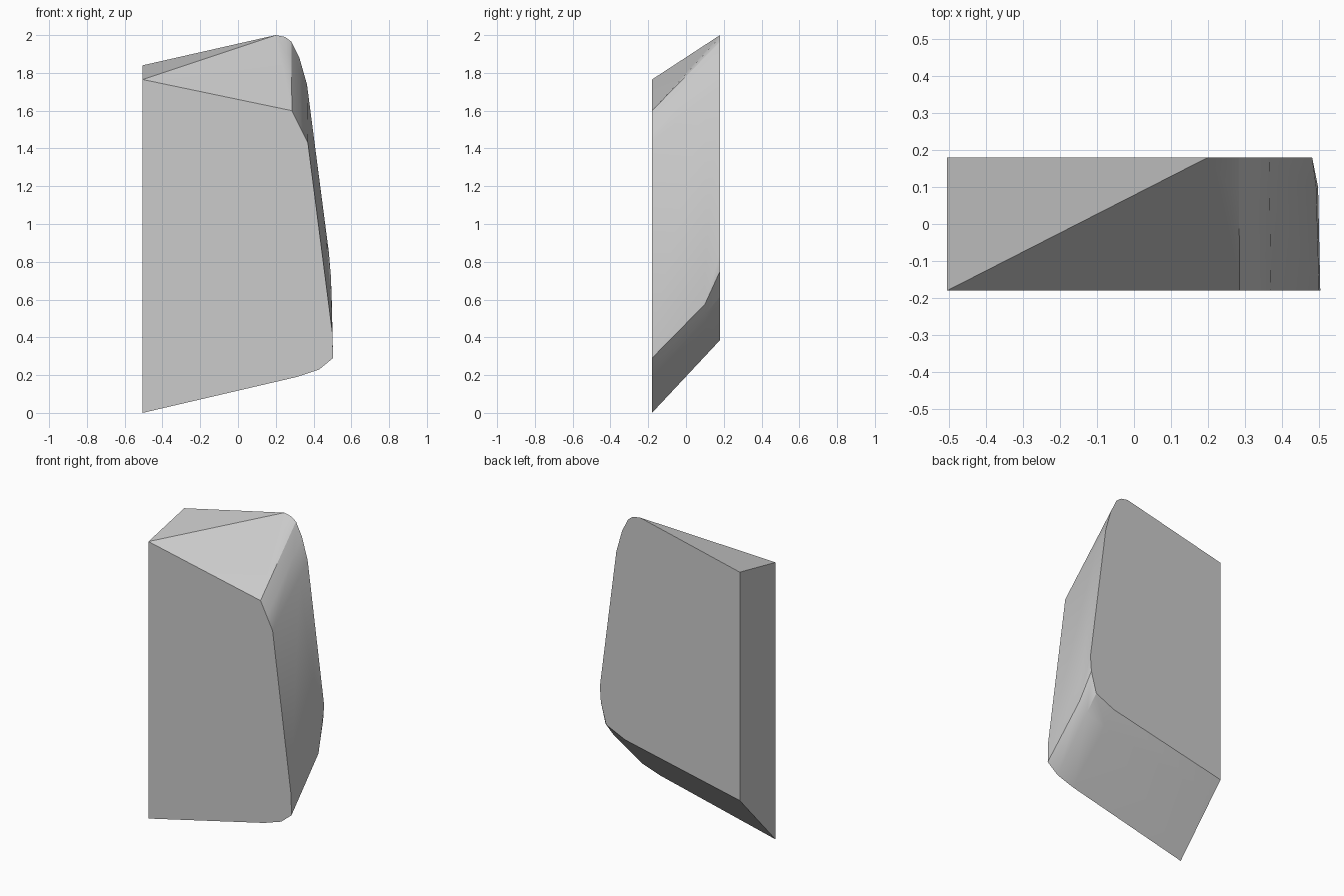
import bpy, bmesh, math
from mathutils import Vector

cube = bpy.data.objects.get("Cube")
if cube:
    bpy.data.objects.remove(cube, do_unlink=True)

# One plain grey
grey = bpy.data.materials.new("light_grey")
grey.use_nodes = True
grey.diffuse_color = (0.6, 0.6, 0.6, 1)
bsdf = grey.node_tree.nodes["Principled BSDF"]
bsdf.inputs["Base Color"].default_value = grey.diffuse_color
bsdf.inputs["Roughness"].default_value = 0.7

# Outlines (x, z) from bottom left, round the rounded side, to top left
FRONT_Y, MID_Y, BACK_Y = -0.18, 0.10, 0.18
front = [(-.505, 0), (.31, .19), (.43, .23), (.503, .29), (.50, .42),
         (.37, 1.43), (.33, 1.51), (.285, 1.60), (.285, 1.60), (.285, 1.60), (-.505, 1.765)]
back = [(-.505, .385), (.305, .556), (.437, .616), (.474, .75), (.481, .85),
        (.365, 1.74), (.325, 1.88), (.283, 1.965), (.25, 1.99), (.20, 2.0), (-.505, 1.84)]
t = (MID_Y - FRONT_Y) / (BACK_Y - FRONT_Y)
middle = [tuple(Vector(a).lerp(Vector(b), t)) for a, b in zip(front, back)]
# The lower corner bulges before it reaches the back
middle[2:5] = [(.44, .52), (.497, .575), (.492, .72)]

bm = bmesh.new()
rows = [[bm.verts.new((x, y, z)) for x, z in outline]
        for outline, y in ((front, FRONT_Y), (middle, MID_Y), (back, BACK_Y))]
f, m, b = rows

# Front, back and flat side
bm.faces.new(f[:8] + f[10:])
bm.faces.new(b[::-1])
bm.faces.new((f[0], f[-1], m[-1], b[-1], b[0], m[0]))

# Underside and rounded side
for near, far in ((f, m), (m, b)):
    for i in range(9):
        quad = (near[i], far[i], far[i + 1], near[i + 1])
        if near[i].co == near[i + 1].co:
            quad = quad[:3]
            quad = (near[7],) + quad[1:]
        elif near is f and i == 7:
            quad = (near[7], far[7], far[8])
        bm.faces.new(quad)

# Two sloping facets on top
bm.faces.new((f[-1], f[7], m[9], b[9]))
bm.faces.new((f[-1], b[9], b[-1], m[-1]))

bmesh.ops.remove_doubles(bm, verts=bm.verts[:], dist=0.0005)
bmesh.ops.recalc_face_normals(bm, faces=bm.faces[:])
mesh = bpy.data.meshes.new("faceted_block")
bm.to_mesh(mesh)
bm.free()
mesh.materials.append(grey)
block = bpy.data.objects.new("faceted_block", mesh)
bpy.context.collection.objects.link(block)

bpy.ops.object.select_all(action='DESELECT')
block.select_set(True)
bpy.context.view_layer.objects.active = block
bpy.ops.object.shade_smooth_by_angle(angle=math.radians(25))
